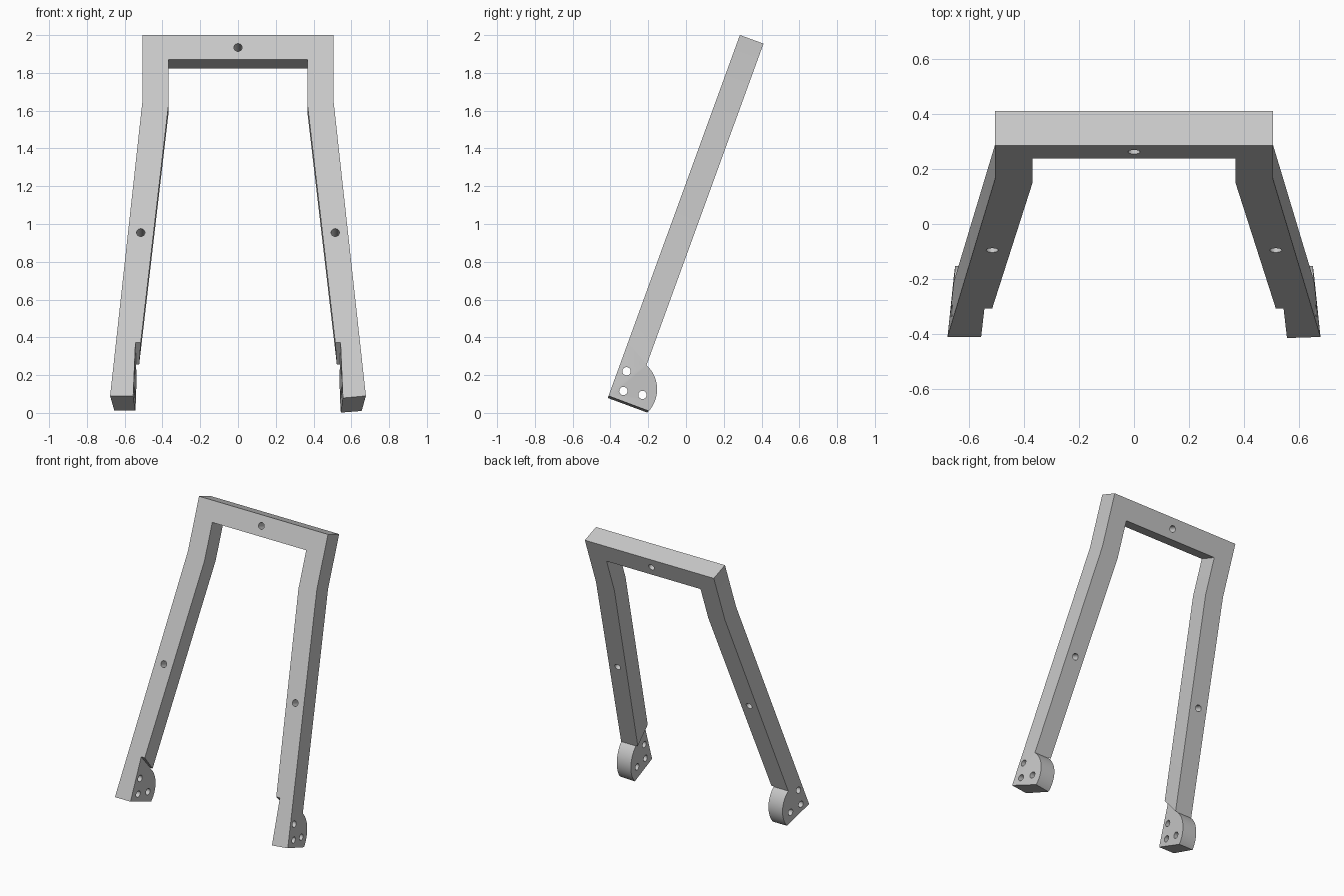
import bpy, bmesh, math
from mathutils import Matrix, Vector

if "Cube" in bpy.data.objects:
    bpy.data.objects.remove(bpy.data.objects["Cube"], do_unlink=True)

# Local space: x across, y through the thickness, z up along the leaning frame
LEAN = Matrix.Translation((0, -0.41, 0.09)) @ Matrix.Rotation(math.radians(-20), 4, 'X')
THICK = 0.133
HOLE_R = 0.022
NOTCH_FRONT, NOTCH_BACK = 0.3, 0.2245

grey = bpy.data.materials.new("light_grey")
grey.use_nodes = True
colour = (0.58, 0.58, 0.58, 1)
grey.diffuse_color = colour
grey.node_tree.nodes["Principled BSDF"].inputs["Base Color"].default_value = colour


def make_object(name, bm):
    bmesh.ops.recalc_face_normals(bm, faces=bm.faces)
    mesh = bpy.data.meshes.new(name)
    bm.to_mesh(mesh)
    bm.free()
    mesh.materials.append(grey)
    obj = bpy.data.objects.new(name, mesh)
    bpy.context.collection.objects.link(obj)
    obj.matrix_world = LEAN
    return obj


def loft(front, back):
    """Solid between two matching outlines."""
    bm = bmesh.new()
    a = [bm.verts.new(p) for p in front]
    b = [bm.verts.new(p) for p in back]
    bm.faces.new(a)
    bm.faces.new(b[::-1])
    for i in range(len(a)):
        j = (i + 1) % len(a)
        bm.faces.new((a[i], b[i], b[j], a[j]))
    return bm


def slice_off(bm, point, normal):
    """Remove the part on the normal's side and cap the cut."""
    geom = bm.verts[:] + bm.edges[:] + bm.faces[:]
    bmesh.ops.bisect_plane(bm, geom=geom, plane_co=Vector(point),
                           plane_no=Vector(normal).normalized(), clear_outer=True)
    bmesh.ops.holes_fill(bm, edges=bm.edges[:])


def drill(obj, centres, axis):
    """Bore round holes along the given local axis."""
    bm = bmesh.new()
    turn = Matrix.Rotation(math.radians(90), 4, axis)
    for c in centres:
        bmesh.ops.create_cone(bm, cap_ends=True, segments=32, radius1=HOLE_R, radius2=HOLE_R,
                              depth=0.6, matrix=Matrix.Translation(c) @ turn)
    cutter = make_object("hole_cutter", bm)
    cutter.hide_render = True
    mod = obj.modifiers.new("holes", 'BOOLEAN')
    mod.operation, mod.solver, mod.object = 'DIFFERENCE', 'EXACT', cutter
    deps = bpy.context.evaluated_depsgraph_get()
    mesh = bpy.data.meshes.new_from_object(obj.evaluated_get(deps))
    obj.modifiers.clear()
    obj.data = mesh
    bpy.data.objects.remove(cutter, do_unlink=True)


# Main frame: crossbar and two splayed legs
def frame_outline(y, low):
    half = [(0.677 - 0.103 * low, low), (0.505, 1.67), (0.505, 2.033)]
    inner = [(0.368, 1.894), (0.368, 1.64), (0.548 - 0.11 * low, low)]
    mirror = lambda pts: [(-x, z) for x, z in reversed(pts)]
    loop = half + mirror(half) + mirror(inner) + inner
    return [(x, y, z) for x, z in loop]


frame = make_object("frame", loft(frame_outline(0, NOTCH_FRONT), frame_outline(THICK, NOTCH_BACK)))
drill(frame, [(0, 0.06, 1.963), (0.515, 0.06, 0.92), (-0.515, 0.06, 0.92)], 'X')

# Feet: rounded heel plates, trimmed by slanted planes
heel_y, heel_z, heel_r = 0.068, 0.062, 0.172
profile = [(0, -0.03), (heel_y + 0.145, -0.03)]
start, end, steps = math.radians(-28), math.radians(67.8), 28
for i in range(steps + 1):
    a = start + (end - start) * i / steps
    profile.append((heel_y + heel_r * math.cos(a), heel_z + heel_r * math.sin(a)))
profile += [(THICK, NOTCH_BACK), (0, NOTCH_FRONT)]

parts = [frame]
for name, s in (("left_foot", 1), ("right_foot", -1)):
    bm = loft([(0.45 * s, y, z) for y, z in profile], [(0.8 * s, y, z) for y, z in profile])
    outer = (0.677 * s, 0, 0)
    slice_off(bm, outer, (s, 0, 0.103))
    slice_off(bm, outer, (s, 0.098, 0.045))
    slice_off(bm, (0.555 * s, 0, 0), (-s, -0.05, -0.04))
    slice_off(bm, outer, (0.097 if s > 0 else 0, 0, -1))
    foot = make_object(name, bm)
    drill(foot, [(0.6 * s, y, z) for y, z in ((0.045, 0.155), (0.065, 0.051), (0.167, 0.066))], 'Y')
    parts.append(foot)

# Smooth the round surfaces, keep the edges sharp
bpy.ops.object.select_all(action='DESELECT')
for obj in parts:
    obj.select_set(True)
bpy.context.view_layer.objects.active = frame
bpy.ops.object.shade_smooth_by_angle(angle=math.radians(30))
